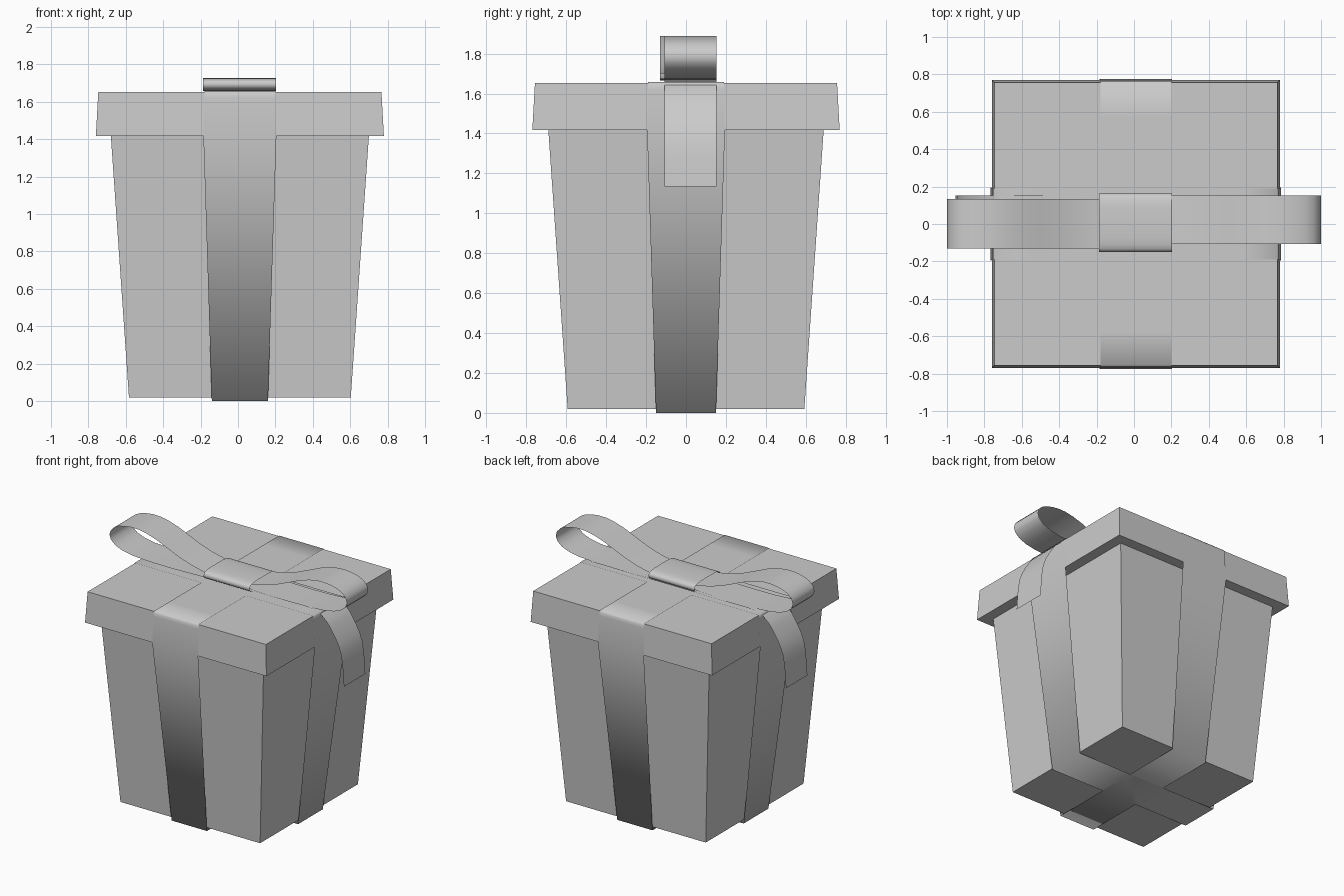
import bpy, bmesh, math

if "Cube" in bpy.data.objects:
    bpy.data.objects.remove(bpy.data.objects["Cube"])

CX = 0.01  # box centre in x


def make(name, verts, faces, smooth=False):
    me = bpy.data.meshes.new(name)
    me.from_pydata(verts, [], faces)
    bm = bmesh.new()
    bm.from_mesh(me)
    bmesh.ops.recalc_face_normals(bm, faces=bm.faces)
    bm.to_mesh(me)
    bm.free()
    me.polygons.foreach_set("use_smooth", [smooth] * len(me.polygons))
    ob = bpy.data.objects.new(name, me)
    bpy.context.collection.objects.link(ob)
    return ob


def tapered_box(name, z0, z1, h0, h1):
    v = [(CX + sx * h, sy * h, z) for z, h in ((z0, h0), (z1, h1))
         for sx, sy in ((-1, -1), (1, -1), (1, 1), (-1, 1))]
    f = [(3, 2, 1, 0), (4, 5, 6, 7)]
    f += [(i, (i + 1) % 4, 4 + (i + 1) % 4, 4 + i) for i in range(4)]
    return make(name, v, f)


def strip(name, path, closed=False):
    """Thin ribbon: path entries are (left point, right point)."""
    v = [p for pair in path for p in pair]
    n = len(path)
    f = []
    for i in range(n if closed else n - 1):
        j = (i + 1) % n
        f.append((2 * i, 2 * i + 1, 2 * j + 1, 2 * j))
    return make(name, v, f, True)


def smooth_path(pts, steps=3):
    """Catmull-Rom refinement of a 2D path."""
    out = []
    ext = [pts[0]] + pts + [pts[-1]]
    for i in range(1, len(ext) - 2):
        a, b, c, d = ext[i - 1:i + 3]
        for s in range(steps):
            t = s / steps
            out.append(tuple(0.5 * (2 * b[k] + (c[k] - a[k]) * t
                       + (2 * a[k] - 5 * b[k] + 4 * c[k] - d[k]) * t * t
                       + (3 * b[k] - a[k] - 3 * c[k] + d[k]) * t ** 3) for k in (0, 1)))
    return out + [pts[-1]]


# Box and lid
tapered_box("box_body", 0.02, 1.42, 0.593, 0.69)
tapered_box("box_lid", 1.417, 1.652, 0.77, 0.757)

# Ribbons wrapped round the box: (distance out, height, half width)
half = [(0.57, 1.657, 0.19), (0.755, 1.657, 0.19), (0.764, 1.645, 0.19),
        (0.766, 1.62, 0.19), (0.776, 1.417, 0.195), (0.605, 0.0, 0.15)]
wrap = half + [(-d, z, w) for d, z, w in reversed(half)]
strip("ribbon_side_to_side", [((CX + d, -w, z), (CX + d, w, z)) for d, z, w in wrap], True)
strip("ribbon_front_to_back", [((CX - w, d, z), (CX + w, d, z)) for d, z, w in wrap], True)

# Bow loops and hanging tails on both sides
loop = smooth_path([(0.0, 1.675), (0.2, 1.672), (0.5, 1.665), (0.8, 1.675), (0.95, 1.715),
                    (1.0, 1.785), (0.96, 1.85), (0.87, 1.882), (0.75, 1.888),
                    (0.6, 1.85), (0.4, 1.765), (0.2, 1.712), (0.0, 1.70)], 2)
tail = smooth_path([(0.0, 1.665), (0.4, 1.664), (0.7, 1.663), (0.79, 1.62),
                    (0.86, 1.54), (0.94, 1.38), (0.965, 1.135)])
for side, s, y0, y1 in (("right", 1, -0.108, 0.152), ("left", -1, -0.131, 0.133)):
    strip("bow_loop_" + side, [((s * x, y0, z), (s * x, y1, z)) for x, z in loop])
    strip("bow_tail_" + side, [((CX + s * x, -0.108, z), (CX + s * x, 0.152, z))
                               for x, z in tail])

# Knot band round the middle of the bow
knot = []
for i in range(20):
    a = 2 * math.pi * i / 20
    c, n = math.cos(a), math.sin(a)
    y = 0.007 + 0.157 * math.copysign(abs(c) ** 0.55, c)
    z = 1.693 + 0.035 * math.copysign(abs(n) ** 0.7, n)
    knot.append(((-0.187, y, z), (0.203, y, z)))
strip("bow_knot", knot, True)
